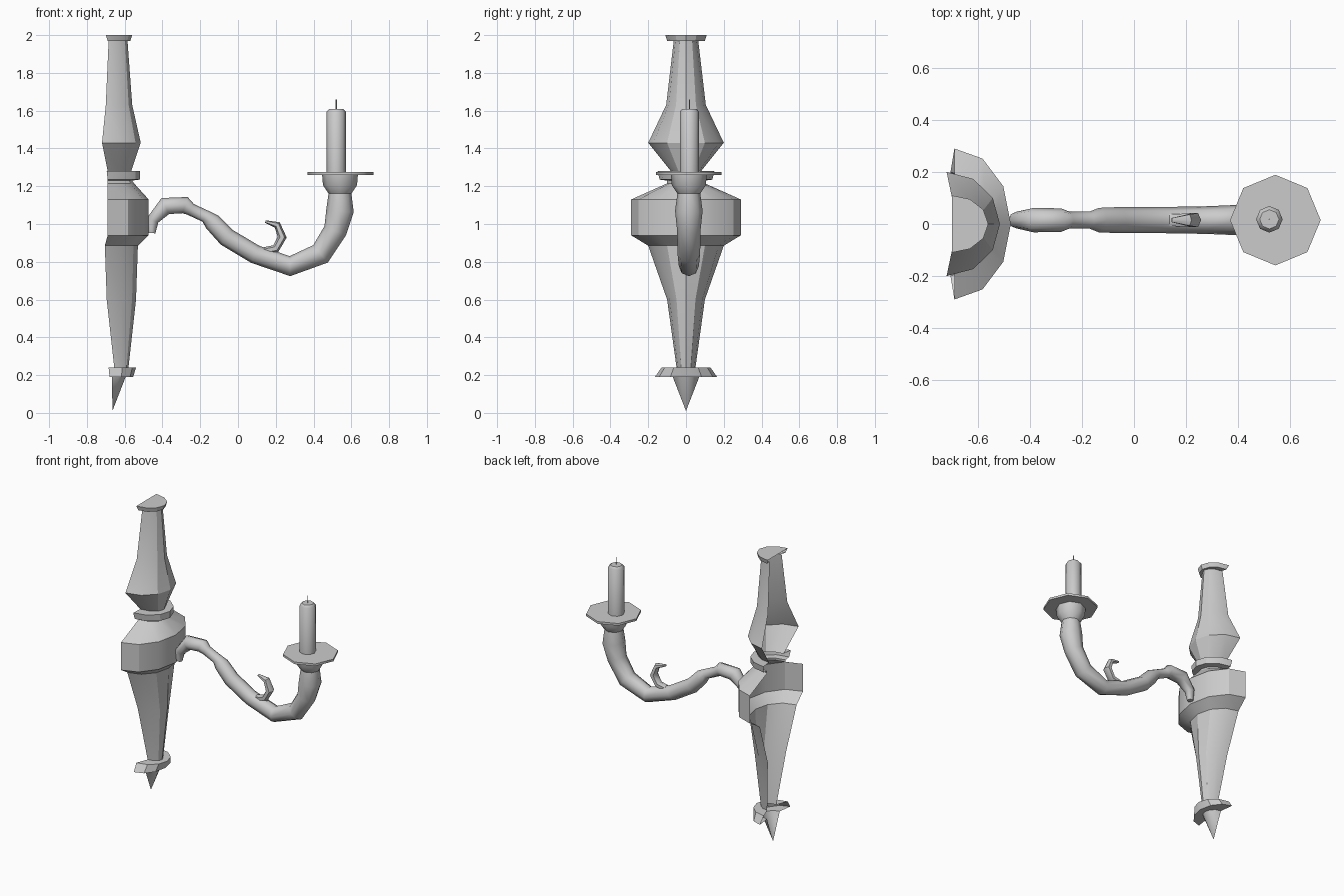
import bpy, bmesh, math
from mathutils import Vector

if "Cube" in bpy.data.objects:
    bpy.data.objects.remove(bpy.data.objects["Cube"])

Y0 = 0.015  # arm sits slightly off centre


def finish(name, bm, angle=30):
    bmesh.ops.recalc_face_normals(bm, faces=bm.faces)
    me = bpy.data.meshes.new(name)
    bm.to_mesh(me)
    bm.free()
    ob = bpy.data.objects.new(name, me)
    bpy.context.collection.objects.link(ob)
    bpy.ops.object.select_all(action='DESELECT')
    ob.select_set(True)
    bpy.context.view_layer.objects.active = ob
    bpy.ops.object.shade_smooth_by_angle(angle=math.radians(angle))
    return ob


def bridge(bm, rings, closed):
    for a, b in zip(rings, rings[1:]):
        n = len(a)
        for i in range(n if closed else n - 1):
            j = (i + 1) % n
            bm.faces.new((a[i], a[j], b[j], b[i]))


def half_turned(name, rows, cap_top=False):
    """Half-lathed shell open at the wall; rows are (z, back x, front x, half width)."""
    bm = bmesh.new()
    rings = []
    for z, xb, xf, w in rows:
        ring = []
        for i in range(7):
            t = math.radians(-90 + 30 * i)
            ring.append(bm.verts.new((xb + (xf - xb) * math.cos(t), w * math.sin(t), z)))
        rings.append(ring)
    bridge(bm, rings, False)
    if cap_top:
        bm.faces.new(rings[0])
    bmesh.ops.remove_doubles(bm, verts=bm.verts, dist=0.0005)
    return finish(name, bm)


def tube(name, pts, sides=8, flat=1.0):
    """Tapered tube in the xz plane; pts are (x, z, radius)."""
    bm = bmesh.new()
    rings = []
    for k, (x, z, r) in enumerate(pts):
        a, b = pts[max(k - 1, 0)], pts[min(k + 1, len(pts) - 1)]
        p = Vector((x, z))
        d1 = (p - Vector(a[:2])).normalized()
        d2 = (Vector(b[:2]) - p).normalized()
        d = (d1 + d2).normalized()
        ring = []
        for i in range(sides):
            t = 2 * math.pi * i / sides
            c, s = r * math.cos(t), r * flat * math.sin(t)
            ring.append(bm.verts.new((x - d.y * c, Y0 + s, z + d.x * c)))
        rings.append(ring)
    bridge(bm, rings, True)
    bm.faces.new(rings[0])
    bm.faces.new(rings[-1])
    return finish(name, bm, 50)


def turned(name, x, y, rows, sides=8):
    """Full lathe about a vertical axis; rows are (z, radius)."""
    bm = bmesh.new()
    rings = [[bm.verts.new((x + r * math.cos(2 * math.pi * i / sides),
                            y + r * math.sin(2 * math.pi * i / sides), z))
              for i in range(sides)] for z, r in rows]
    bridge(bm, rings, True)
    bm.faces.new(rings[0])
    bm.faces.new(rings[-1])
    return finish(name, bm, 46)


# Wall plate, top to bottom
half_turned("top_cap", [(2.0, -.70, -.56, .11), (1.97, -.69, -.57, .10),
                        (1.97, -.68, -.585, .065)], cap_top=True)
half_turned("upper_vase", [(1.97, -.685, -.585, .065), (1.63, -.70, -.56, .105),
                           (1.43, -.72, -.515, .20), (1.28, -.69, -.565, .08)])
half_turned("collar", [(1.28, -.69, -.565, .08), (1.28, -.695, -.52, .15),
                       (1.235, -.69, -.52, .14), (1.23, -.69, -.56, .10),
                       (1.215, -.69, -.55, .10)])
half_turned("middle_block", [(1.215, -.69, -.55, .10), (1.13, -.69, -.473, .29),
                             (.94, -.69, -.473, .29), (.885, -.705, -.53, .20)])
half_turned("lower_taper", [(.885, -.705, -.53, .20), (.60, -.695, -.54, .10),
                            (.24, -.655, -.58, .05)])
half_turned("foot_ring", [(.24, -.655, -.58, .05), (.24, -.685, -.54, .13),
                          (.19, -.68, -.555, .165), (.19, -.667, -.595, .07)])
half_turned("foot_spike", [(.19, -.667, -.595, .07), (.01, -.665, -.665, 0)])

# Curved arm and its small hook
tube("arm", [(-.457, .952, .02), (-.452, 1.02, .032), (-.385, 1.095, .047),
             (-.28, 1.10, .045), (-.25, 1.077, .033), (-.17, 1.04, .033),
             (-.135, 1.01, .047), (-.06, .93, .05), (.09, .84, .05),
             (.275, .777, .053), (.437, .842, .06), (.515, .965, .062),
             (.54, 1.07, .073), (.54, 1.165, .06)])
tube("arm_hook", [(.13, .855, .02), (.20, .87, .022), (.234, .93, .024),
                  (.208, .995, .019), (.145, 1.013, .007)], sides=6, flat=1.3)

# Cup, drip dish, candle, wick
turned("candle_cup", .54, Y0, [(1.16, .06), (1.205, .09), (1.262, .095)])
turned("drip_dish", .543, Y0, [(1.26, .174), (1.275, .174)])
turned("candle", .52, .018, [(1.27, .051), (1.595, .051), (1.61, .037)])
turned("wick", .52, .018, [(1.60, .003), (1.66, .003)], sides=4)
